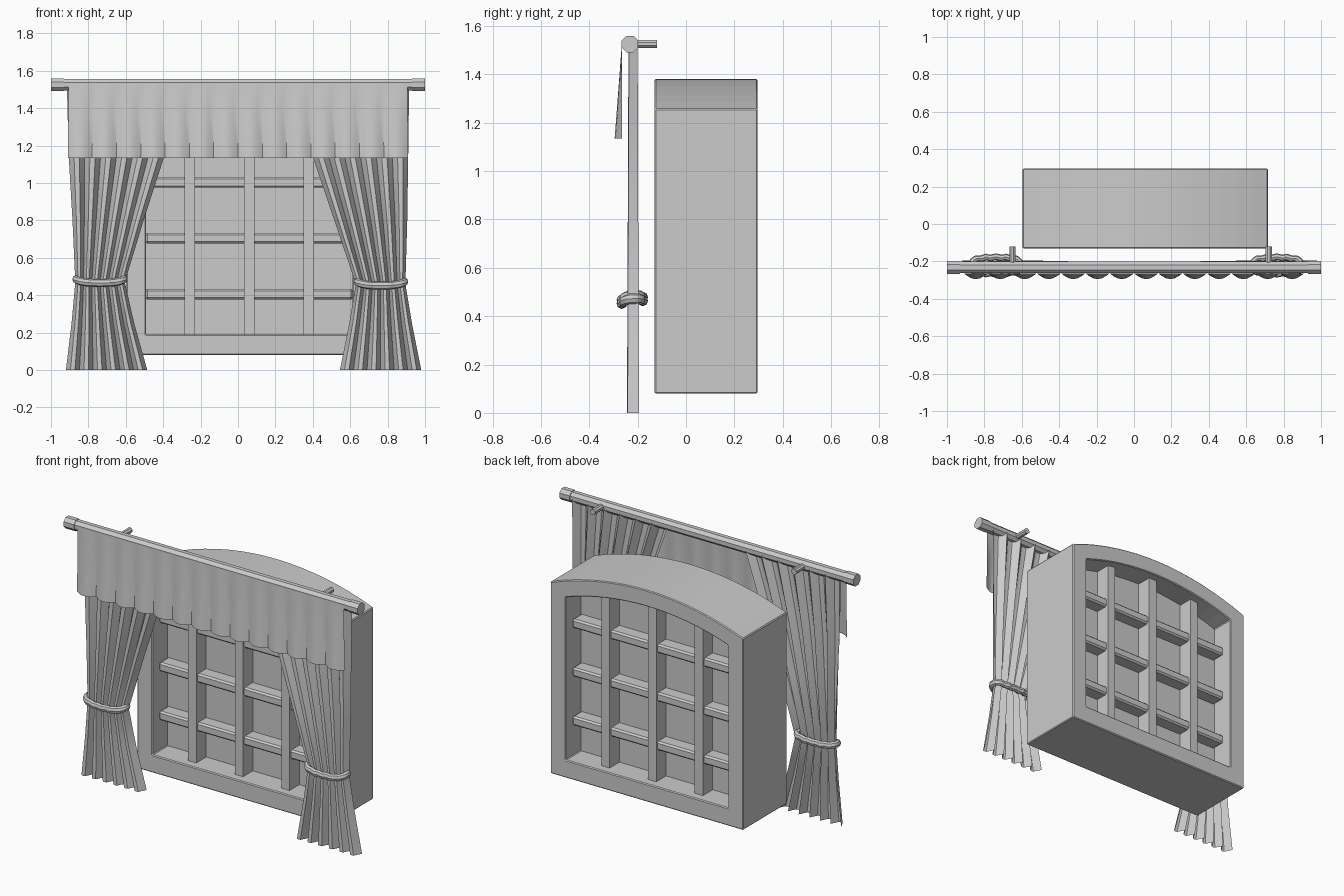
import bpy, bmesh, math
from mathutils import Vector, Matrix

cube = bpy.data.objects.get("Cube")
if cube:
    bpy.data.objects.remove(cube, do_unlink=True)

grey = bpy.data.materials.new("light_grey")
grey.use_nodes = True
grey.diffuse_color = (0.6, 0.6, 0.6, 1)
grey.node_tree.nodes["Principled BSDF"].inputs["Base Color"].default_value = (0.6, 0.6, 0.6, 1)


def finish(name, bm, bevel=0, smooth=False):
    bmesh.ops.recalc_face_normals(bm, faces=bm.faces)
    mesh = bpy.data.meshes.new(name)
    bm.to_mesh(mesh)
    bm.free()
    mesh.materials.append(grey)
    obj = bpy.data.objects.new(name, mesh)
    bpy.context.collection.objects.link(obj)
    if bevel:
        mod = obj.modifiers.new("edge_bevel", 'BEVEL')
        mod.width = bevel
        mod.limit_method = 'ANGLE'
    if smooth:
        bpy.ops.object.select_all(action='DESELECT')
        obj.select_set(True)
        bpy.context.view_layer.objects.active = obj
        bpy.ops.object.shade_smooth_by_angle(angle=math.radians(30))
    return obj


def box(name, low, high, bevel=0):
    bm = bmesh.new()
    low, high = Vector(low), Vector(high)
    bmesh.ops.create_cube(bm, size=1, matrix=Matrix.Translation((low + high) / 2)
                          @ Matrix.Diagonal((*(high - low), 1)))
    return finish(name, bm, bevel)


def cylinder(name, start, end, radius, sides=8):
    bm = bmesh.new()
    start, end = Vector(start), Vector(end)
    axis = end - start
    turn = axis.to_track_quat('Z', 'Y').to_matrix().to_4x4()
    bmesh.ops.create_cone(bm, cap_ends=True, segments=sides, radius1=radius, radius2=radius,
                          depth=axis.length, matrix=Matrix.Translation((start + end) / 2) @ turn
                          @ Matrix.Rotation(math.pi / sides, 4, 'Z'))
    return finish(name, bm)


def skin(bm, rings, close_rows, close_columns):
    """Join rows of points with quads."""
    rows = [[bm.verts.new(p) for p in ring] for ring in rings]
    count = len(rows[0])
    for i in range(len(rows) if close_rows else len(rows) - 1):
        a, b = rows[i], rows[(i + 1) % len(rows)]
        for j in range(count if close_columns else count - 1):
            k = (j + 1) % count
            bm.faces.new((a[j], a[k], b[k], b[j]))
    return rows


# Arched window frame
CX, CY, ARC_Z, ARC_R = 0.06, 0.083, -0.44, 1.82


def arch_top(dx, radius):
    return ARC_Z + math.sqrt(radius ** 2 - dx ** 2)


def arch_loop(half, bottom, radius, y, steps=16):
    points = [(CX - half, y, bottom), (CX + half, y, bottom)]
    for i in range(steps + 1):
        dx = half * (1 - 2 * i / steps)
        points.append((CX + dx, y, arch_top(dx, radius)))
    return points


outer, inner = (0.656, 0.08, ARC_R), (0.552, 0.19, ARC_R - 0.1)
front, back = CY - 0.213, CY + 0.213
bm = bmesh.new()
skin(bm, [arch_loop(*outer, front), arch_loop(*outer, back),
          arch_loop(*inner, back), arch_loop(*inner, front)], True, True)
finish("window_frame", bm, bevel=0.005)

# Pane filling the opening
bm = bmesh.new()
rows = skin(bm, [arch_loop(*inner, CY - 0.065), arch_loop(*inner, CY + 0.065)], False, True)
for row in rows:
    bm.faces.new(row)
finish("window_pane", bm)

# Glazing bars
for i, dx in enumerate((-0.317, 0, 0.317)):
    box(f"vertical_bar_{i + 1}", (CX + dx - 0.028, CY - 0.16, 0.18),
        (CX + dx + 0.028, CY + 0.16, arch_top(abs(dx) + 0.02, ARC_R - 0.095)))
for i, z in enumerate((0.405, 0.705, 1.003)):
    box(f"horizontal_bar_{i + 1}", (CX - 0.555, CY - 0.148, z - 0.028),
        (CX + 0.555, CY + 0.148, z + 0.028), bevel=0.01)

# Curtain rod, end caps and wall brackets
ROD_Y, ROD_Z = -0.232, 1.525
cylinder("curtain_rod", (-0.95, ROD_Y, ROD_Z), (0.95, ROD_Y, ROD_Z), 0.033)
for side, sx in (("right", -1), ("left", 1)):
    cylinder(f"{side}_rod_cap", (sx * 0.93, ROD_Y, ROD_Z), (sx, ROD_Y, ROD_Z), 0.037)
for side, x in (("right", -0.65), ("left", 0.72)):
    cylinder(f"{side}_bracket", (x, ROD_Y, ROD_Z), (x, -0.12, ROD_Z), 0.018)

# Scalloped valance, flaring towards its hem
FOLDS, STEPS = 14, 6
bm = bmesh.new()
rings = []
for t in (0, 0.15, 0.5, 1):
    ring = []
    for j in range(FOLDS * STEPS + 1):
        u = j / (FOLDS * STEPS)
        bulge = abs(math.sin(math.pi * u * FOLDS))
        ring.append(((2 * u - 1) * (0.91 - 0.005 * (1 - t)),
                     -0.264 - (0.001 + 0.03 * t) * bulge, 1.53 - 0.395 * t))
    rings.append(ring)
skin(bm, rings, False, False)
finish("valance", bm, smooth=True)


# Pleated drapes gathered by a tie: rows of height, inner edge, outer edge
def drape(name, sx, rows, pleats=6):
    bm = bmesh.new()
    wave = (-0.9, 0, 0.9, 1, 0.9, 0)
    rings = []
    for z, near, far in rows:
        depth = 0.026 - 0.004 * z
        ring = []
        for j in range(pleats * len(wave) + 1):
            u = j / (pleats * len(wave))
            ring.append((sx * (near + (far - near) * u),
                         -0.218 - depth * wave[j % len(wave)], z))
        rings.append(ring)
    skin(bm, rings, False, False)
    finish(name, bm, smooth=True)


# Rope ring that ripples over the pleats
def tie(name, x, z, half_width, half_depth=0.043, thick=0.018, sides=8, steps=48):
    bm = bmesh.new()
    rings = []
    for i in range(steps):
        a = 2 * math.pi * i / steps
        c, s = math.cos(a), math.sin(a)
        px = half_width * math.copysign(abs(c) ** 0.7, c)
        py = half_depth * math.copysign(abs(s) ** 0.6, s)
        ripple = 0.004 * s * math.cos(10 * math.pi * px / half_width / 2)
        out = Vector((c * 0.6, s, 0)).normalized()
        centre = Vector((x + px, -0.222 + py + ripple, z + 0.014 * c * c + 0.006 * s))
        rings.append([centre + out * thick * math.cos(b) + Vector((0, 0, 1.2 * thick * math.sin(b)))
                      for b in (2 * math.pi * k / sides for k in range(sides))])
    skin(bm, rings, True, True)
    finish(name, bm, smooth=True)


drape("right_drape", -1, [(1.52, 0.265, 0.915), (1.14, 0.395, 0.905), (0.8, 0.505, 0.885),
                          (0.47, 0.605, 0.87), (0.25, 0.555, 0.89), (0, 0.485, 0.92)])
drape("left_drape", 1, [(1.52, 0.265, 0.915), (1.14, 0.4, 0.91), (0.8, 0.515, 0.905),
                        (0.46, 0.63, 0.895), (0.25, 0.595, 0.93), (0, 0.545, 0.98)])
tie("right_tie", -0.738, 0.472, 0.13)
tie("left_tie", 0.764, 0.458, 0.128)
